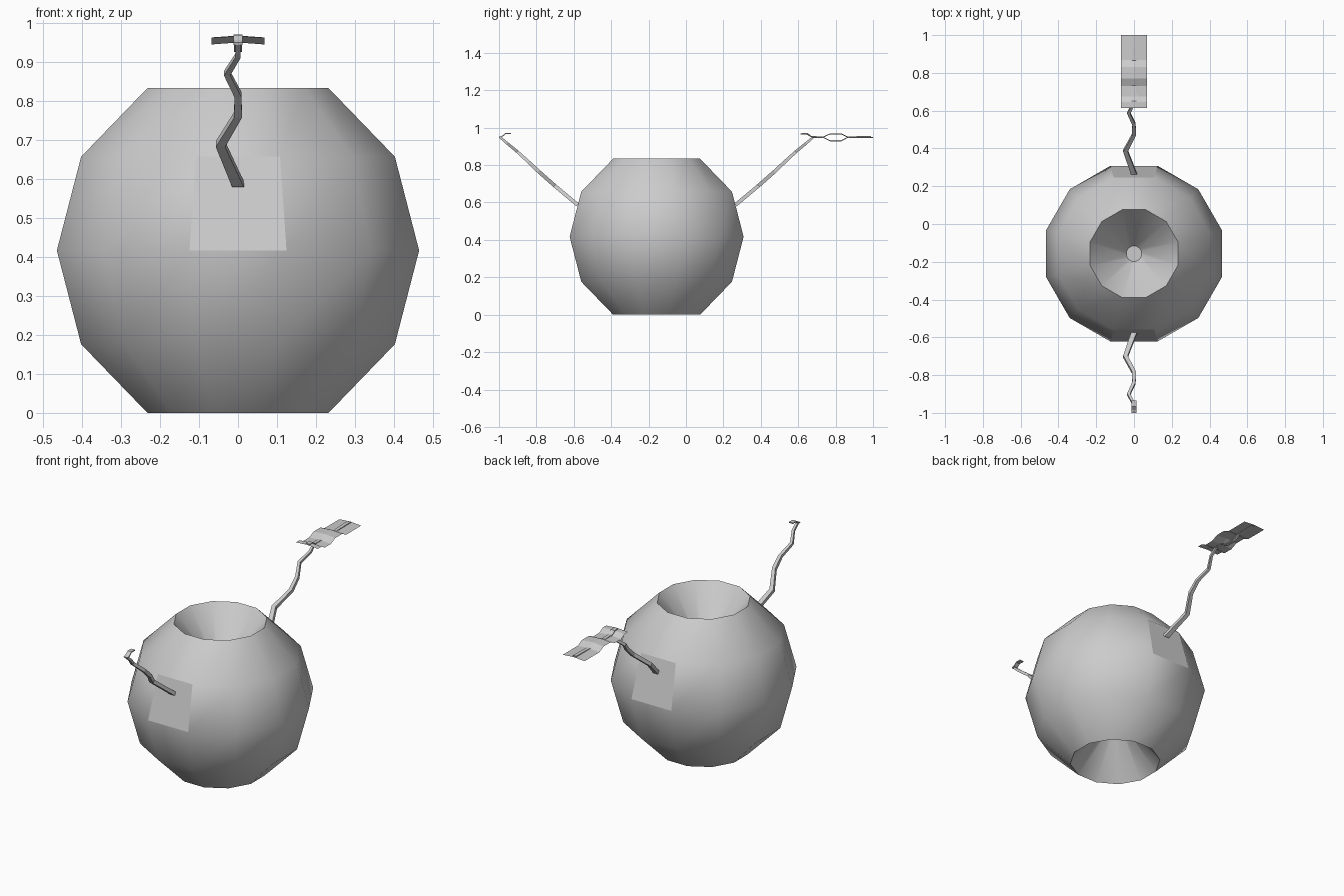
import bpy, bmesh, math
from mathutils import Vector

if "Cube" in bpy.data.objects:
    bpy.data.objects.remove(bpy.data.objects["Cube"])

CY = -0.157        # body axis in y
CZ, R = 0.417, 0.4815


def finish(name, bm, smooth=False):
    bmesh.ops.recalc_face_normals(bm, faces=bm.faces)
    me = bpy.data.meshes.new(name)
    bm.to_mesh(me)
    bm.free()
    ob = bpy.data.objects.new(name, me)
    bpy.context.collection.objects.link(ob)
    if smooth:
        bpy.ops.object.select_all(action='DESELECT')
        ob.select_set(True)
        bpy.context.view_layer.objects.active = ob
        bpy.ops.object.shade_smooth_by_angle(angle=math.radians(50))
    return ob


def bridge(bm, rings):
    for a, b in zip(rings, rings[1:]):
        n = len(a)
        for i in range(n):
            bm.faces.new((a[i], a[(i + 1) % n], b[(i + 1) % n], b[i]))


# Body: faceted 12-sided globe with a funnel sunk into each end
def make_body():
    bm = bmesh.new()
    prof = [(R * math.cos(math.radians(a)), CZ + R * math.sin(math.radians(a)))
            for a in (-60, -30, 0, 30, 60)]
    top, bot = prof[-1][1], prof[0][1]
    prof = [(0.042, bot + 0.24)] + prof + [(0.042, top - 0.24)]
    rings = []
    for r, z in prof:
        rings.append([bm.verts.new((r * math.cos(t), CY + r * math.sin(t), z))
                      for t in (math.radians(15 + 30 * k) for k in range(12))])
    bridge(bm, rings)
    bm.faces.new(rings[0])
    bm.faces.new(rings[-1])
    ob = finish("body", bm, True)
    # flat patches where the arms attach
    for p in ob.data.polygons:
        c = p.center
        if abs(c.x) < 0.01 and CZ < c.z < CZ + 0.2 and abs(c.y - CY) > 0.4:
            p.use_smooth = False


# Arms: crooked tapering square rods, mirrored front and back
def make_arm(name, s):
    bm = bmesh.new()
    path = [(0, .422, .587, .015), (-.045, .545, .69, .012), (0, .63, .765, .010),
            (0, .685, .817, .009), (-.028, .745, .872, .008), (0, .80, .917, .007),
            (0, .838, .95, .006)]
    up = Vector((0, -s * 0.66, 0.75))
    rings = []
    for x, d, z, h in path:
        c = Vector((x, CY + s * d, z))
        side = Vector((h, 0, 0))
        v = up * min(h, 0.010)
        rings.append([bm.verts.new(c + o) for o in
                      (side + v, v - side, -side - v, side - v)])
    bridge(bm, rings)
    bm.faces.new(rings[0])
    bm.faces.new(rings[-1])
    finish(name, bm)


# Ribbon following a y-z path; crown lifts the middle, thick makes it solid
def make_ribbon(name, path, half, crown=0.0, thick=0.0):
    bm = bmesh.new()
    xs = (-half, 0, half) if crown else (-half, half)
    rows = [[bm.verts.new((x, y, z - crown * abs(x) / half)) for x in xs]
            for y, z in path]
    for a, b in zip(rows, rows[1:]):
        for i in range(len(xs) - 1):
            bm.faces.new((a[i], a[i + 1], b[i + 1], b[i]))
    ob = finish(name, bm)
    if thick:
        mod = ob.modifiers.new("thickness", 'SOLIDIFY')
        mod.thickness = thick
        mod.offset = 0


make_body()
for label, s in (("front", -1), ("back", 1)):
    make_arm(label + "_arm", s)
    # hooked tip of each arm
    tip = [(CY + s * d, z) for d, z in
           ((.843, .948), (.825, .954), (.808, .968), (.778, .968))]
    make_ribbon(label + "_tip", tip, 0.012, thick=0.006)

# Wavy sheet held by the back arm
make_ribbon("wavy_sheet",
            [(.613, .968), (.645, .968), (.675, .951), (.73, .951), (.77, .969),
             (.83, .969), (.868, .951), (.94, .951), (1.0, .951)],
            0.068, crown=0.005)
# Narrow strip woven along the sheet
make_ribbon("centre_strip",
            [(.675, .952), (.73, .950), (.77, .930), (.83, .930), (.868, .950),
             (.94, .952), (.99, .952)],
            0.010, thick=0.006)
